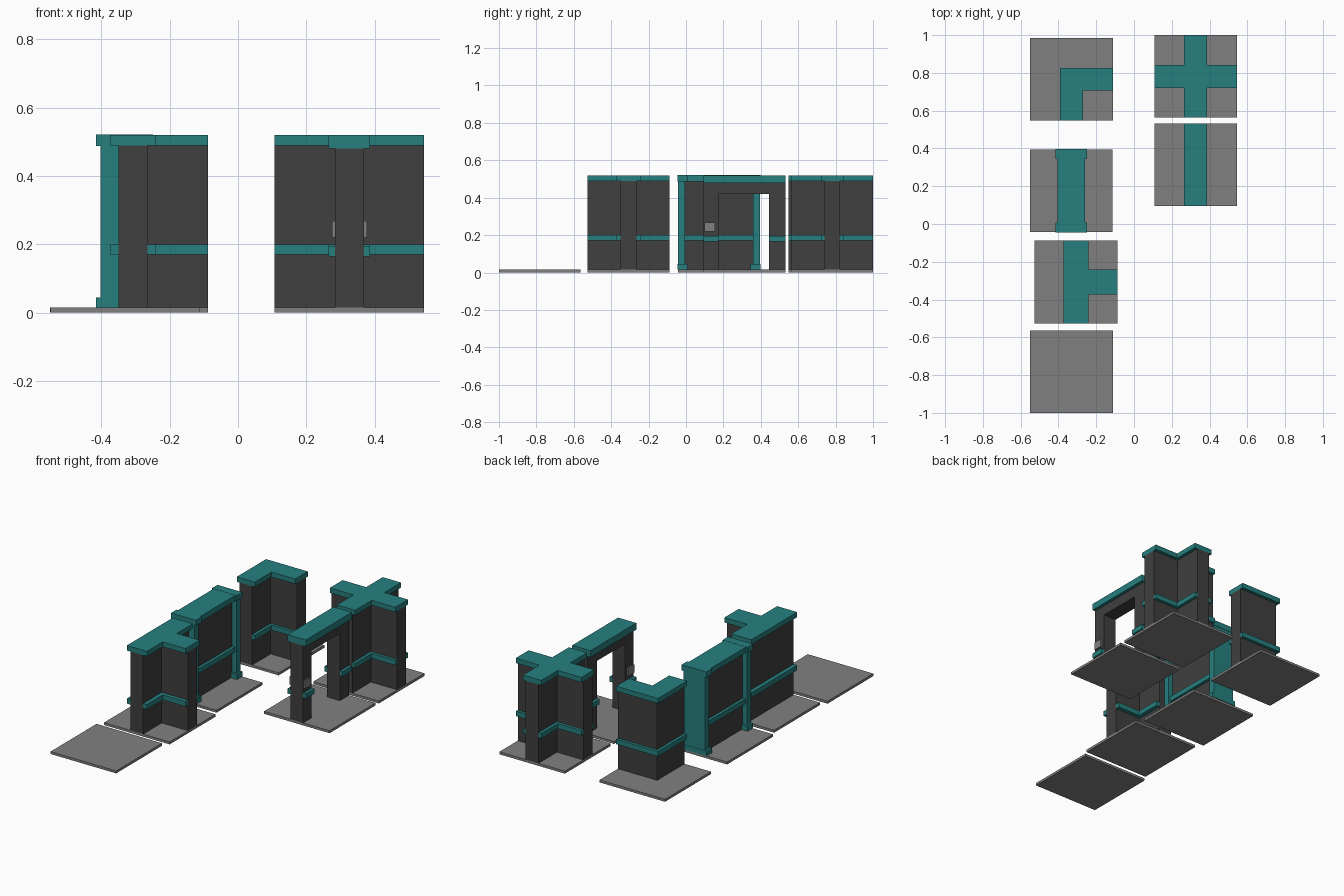
import bpy, bmesh

if "Cube" in bpy.data.objects:
    bpy.data.objects.remove(bpy.data.objects["Cube"])

def mat(name, c):
    m = bpy.data.materials.new(name)
    m.diffuse_color = (*c, 1)
    m.use_nodes = True
    m.node_tree.nodes["Principled BSDF"].inputs["Base Color"].default_value = m.diffuse_color
    return m

TEAL = mat("teal", (0.02, 0.216, 0.216))
DARK = mat("dark", (0.05, 0.05, 0.05))
GREY = mat("grey", (0.216, 0.216, 0.216))
H = 0.2185         # half tile
W = 0.0425         # half wall thickness
FLOOR, TOP = 0.015, 0.52

def prism(name, polys, lo, hi, m, at=(0, 0), axis='z'):
    """Extrude each outline from lo to hi along z, or along x for (y, z) outlines."""
    bm = bmesh.new()
    for pts in polys:
        def put(p, h):
            co = (p[0], p[1], h) if axis == 'z' else (h, p[0], p[1])
            return bm.verts.new((co[0] + at[0], co[1] + at[1], co[2]))
        a = [put(p, lo) for p in pts]
        b = [put(p, hi) for p in pts]
        bm.faces.new(a)
        bm.faces.new(b)
        n = len(pts)
        for i in range(n):
            bm.faces.new((a[i], a[(i + 1) % n], b[(i + 1) % n], b[i]))
    bmesh.ops.recalc_face_normals(bm, faces=bm.faces)
    me = bpy.data.meshes.new(name)
    bm.to_mesh(me)
    bm.free()
    me.materials.append(m)
    ob = bpy.data.objects.new(name, me)
    bpy.context.collection.objects.link(ob)
    return ob

def rect(x0, x1, y0, y1):
    return [(x0, y0), (x1, y0), (x1, y1), (x0, y1)]

def turn(p, k):
    for _ in range(k % 4):
        p = (-p[1], p[0])
    return p

def path(i, j, w):
    """Wall side running from the end of arm i to the end of arm j."""
    return [turn((H, w), i)] + [turn((w, w), k) for k in range(i, j)] + [turn((H, -w), j)]

def spans(arms):
    return [(a, arms[n + 1] if n + 1 < len(arms) else arms[0] + 4) for n, a in enumerate(arms)]

def plan(arms, w):
    return [p for i, j in spans(arms) for p in path(i, j, w)]

def bands(arms, b, w=W):
    return [path(i, j, b) + path(i, j, w)[::-1] for i, j in spans(arms)]

def floor(name, at):
    prism(name + "_floor", [rect(-H, H, -H, H)], 0, FLOOR, GREY, at)

def wall_tile(name, at, arms, b):
    floor(name, at)
    prism(name + "_wall", [plan(arms, W)], FLOOR, 0.49, DARK, at)
    prism(name + "_band", bands(arms, b), 0.17, 0.20, TEAL, at)
    prism(name + "_cap", [plan(arms, b)], 0.49, TOP, TEAL, at)

# Arms: 0 = +x, 1 = +y, 2 = -x, 3 = -y
wall_tile("corner", (-0.331, 0.766), [0, 3], 0.06)
wall_tile("tee", (-0.307, -0.307), [0, 1, 3], 0.067)
wall_tile("cross", (0.326, 0.782), [0, 1, 2, 3], 0.061)
floor("plain", (-0.331, -0.7815))

# Straight wall with end pillars
S = (-0.332, 0.176)
wall_tile("straight", S, [1, 3], 0.06)
y = H - 0.036
prism("straight_top", [rect(-0.073, 0.073, -y, y)], 0.488, TOP + 0.001, TEAL, S)
pillars, feet = [], []
for s in (-1, 1):
    pillars.append(rect(-0.071, 0.071, *sorted((s * (H - 0.037), s * (H + 0.001)))))
    feet.append(rect(-0.083, 0.083, *sorted((s * (H - 0.05), s * (H + 0.003)))))
prism("straight_pillars", pillars, FLOOR, 0.49, TEAL, S)
prism("straight_pillar_feet", feet, FLOOR, 0.045, TEAL, S)
prism("straight_pillar_heads", feet, 0.488, TOP + 0.002, TEAL, S)

# Doorway: arch-shaped wall, cap, bands on the jambs, grey control plates
D = (0.326, 0.313)
J0, J1 = -0.138, 0.132
floor("doorway", D)
prism("doorway_wall", [[(-H, FLOOR), (J0, FLOOR), (J0, 0.42), (J1, 0.42),
                        (J1, FLOOR), (H, FLOOR), (H, 0.48), (-H, 0.48)]],
      -W, W, DARK, D, 'x')
prism("doorway_cap", [rect(-0.061, 0.061, -H, H)], 0.48, TOP, TEAL, D)
strips, plates = [], []
for s in (-1, 1):
    xs = sorted((s * W, s * 0.061))
    strips += [rect(*xs, -H, J0), rect(*xs, J1, H)]
    plates.append(rect(*sorted((s * W, s * 0.051)), -0.213, -0.158))
prism("doorway_band", strips, 0.165, 0.195, TEAL, D)
prism("doorway_plates", plates, 0.22, 0.268, GREY, D)
